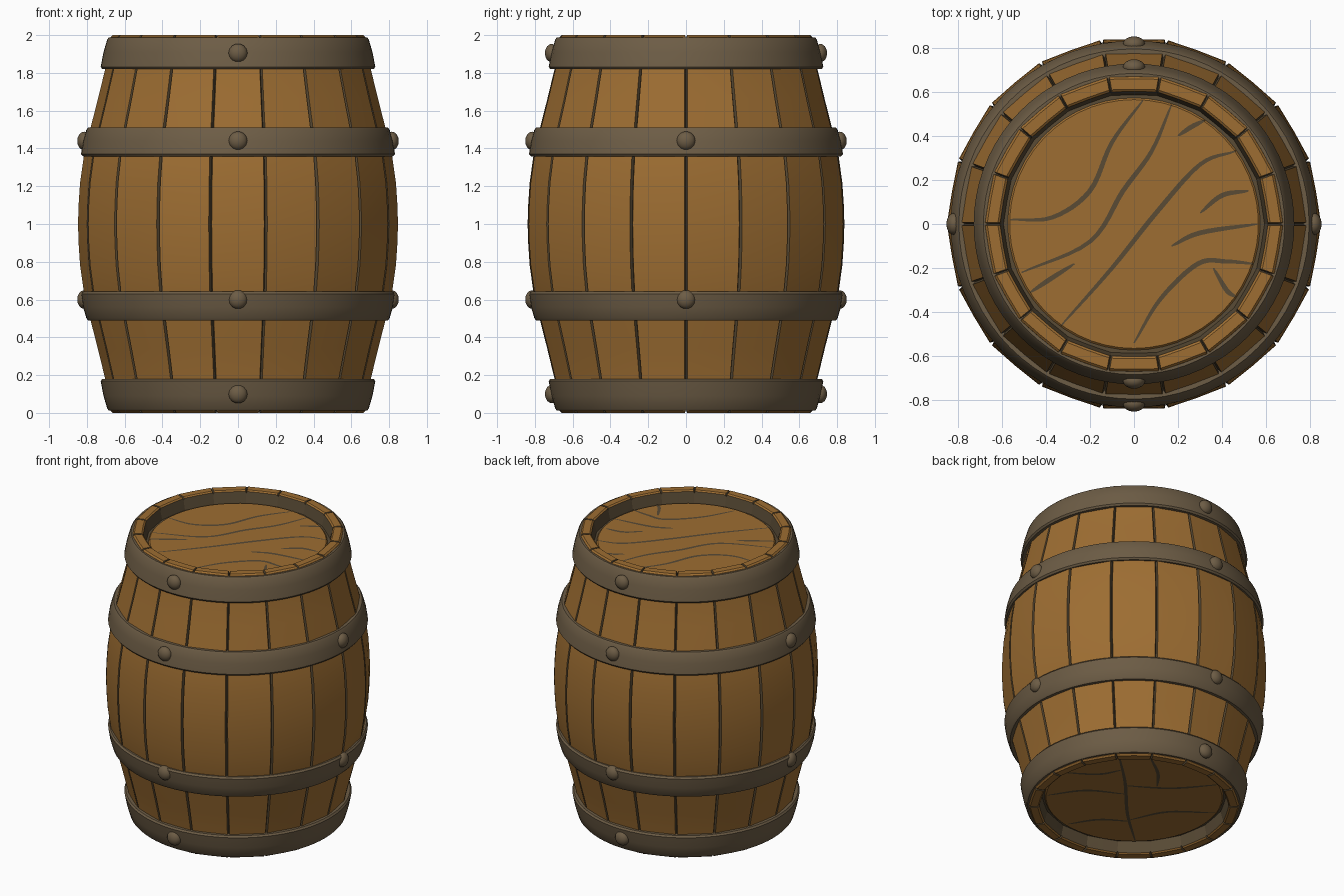
import bpy, bmesh, math
from mathutils import Vector

if "Cube" in bpy.data.objects:
    bpy.data.objects.remove(bpy.data.objects["Cube"])


def mat(name, rgb):
    m = bpy.data.materials.new(name)
    m.diffuse_color = (*rgb, 1)
    m.use_nodes = True
    m.node_tree.nodes["Principled BSDF"].inputs["Base Color"].default_value = m.diffuse_color
    return m


WOOD = mat("oak_wood", (0.34, 0.155, 0.032))
IRON = mat("dull_iron", (0.152, 0.108, 0.060))
SEAM = mat("seam_brown", (0.100, 0.070, 0.036))


def finish(bm, name, mats, recalc=True, angle=35):
    if recalc:
        bmesh.ops.recalc_face_normals(bm, faces=bm.faces)
    me = bpy.data.meshes.new(name)
    bm.to_mesh(me)
    bm.free()
    ob = bpy.data.objects.new(name, me)
    bpy.context.collection.objects.link(ob)
    for m in mats:
        me.materials.append(m)
    bpy.ops.object.select_all(action='DESELECT')
    ob.select_set(True)
    bpy.context.view_layer.objects.active = ob
    bpy.ops.object.shade_smooth_by_angle(angle=math.radians(angle))
    return ob


def polar(r, a, z):
    return (r * math.cos(a), r * math.sin(a), z)


# Staves: 18 flat-faced planks with a sunken seam between neighbours.
# Upper half profile: radius, height, seam offset in radius, seam offset in height
half = [(0.847, 1.0, -.018, 0), (0.844, 1.1, -.018, 0), (0.836, 1.22, -.018, 0),
        (0.816, 1.36, -.018, 0), (0.783, 1.5, -.018, 0), (0.742, 1.66, -.018, 0),
        (0.703, 1.82, -.018, 0), (0.682, 1.94, -.012, 0), (0.675, 1.99, -.012, -.012),
        (0.665, 2.0, 0, -.018), (0.617, 2.0, 0, -.018), (0.607, 1.992, 0, -.012),
        (0.590, 1.91, 0, 0)]
profile = [(r, 2 - z, dr, -dz) for r, z, dr, dz in reversed(half[1:])] + half
N = 18
bm = bmesh.new()
columns = []
for i in range(N):
    base = math.radians(-90 + 20 * i)
    for deg, scale, sunk in ((-9.45, 1, 0), (0, 0.990, 0), (9.45, 1, 0), (10, 1, 1)):
        a = base + math.radians(deg)
        columns.append([bm.verts.new(polar(r * scale + sunk * dr, a, z + sunk * dz))
                        for r, z, dr, dz in profile])
for c in range(len(columns)):
    p, q = columns[c], columns[(c + 1) % len(columns)]
    for j in range(len(profile) - 1):
        f = bm.faces.new((p[j], q[j], q[j + 1], p[j + 1]))
        inner_wall = j in (0, len(profile) - 2)
        f.material_index = 1 if inner_wall or c % 4 >= 2 else 0
finish(bm, "staves", [WOOD, SEAM], recalc=False, angle=20)


# Iron hoops: closed band profiles spun around the axis
def hoop(name, pts, flip):
    bm = bmesh.new()
    n = 72
    rings = [[bm.verts.new(polar(r, 2 * math.pi * k / n, 2 - z if flip else z))
              for r, z in pts] for k in range(n)]
    for k in range(n):
        p, q = rings[k], rings[(k + 1) % n]
        for j in range(len(pts)):
            l = (j + 1) % len(pts)
            bm.faces.new((p[j], q[j], q[l], p[l]))
    finish(bm, name, [IRON])


end_band = [(0.68, 1.82), (0.718, 1.82), (0.727, 1.832), (0.712, 1.91),
            (0.692, 1.978), (0.683, 1.988), (0.655, 1.988)]
mid_band = [(0.78, 1.358), (0.821, 1.358), (0.831, 1.37), (0.820, 1.44),
            (0.803, 1.498), (0.794, 1.51), (0.75, 1.51)]
for flip, side in ((False, "upper"), (True, "lower")):
    hoop(side + "_end_hoop", end_band, flip)
    hoop(side + "_middle_hoop", mid_band, flip)


# Rivets: flattened domes, two on each end hoop and four on each middle hoop
def rivet(name, r, z, deg):
    a = math.radians(deg)
    bpy.ops.mesh.primitive_uv_sphere_add(segments=14, ring_count=8, radius=0.05,
                                         location=polar(r, a, z), rotation=(0, math.pi / 2, a))
    ob = bpy.context.object
    ob.name = name
    ob.scale = (1, 1, 0.72)
    ob.data.materials.append(IRON)
    bpy.ops.object.shade_smooth_by_angle(angle=math.radians(40))


for deg in (-90, 0, 90, 180):
    for z in (1.44, 0.60):
        rivet("middle_rivet", 0.815, z, deg)
    if deg in (-90, 90):
        for z in (1.905, 0.10):
            rivet("end_rivet", 0.711, z, deg)


# Lids: a wooden disc set in a darker recess ring, at both ends
def disc(name, r, z, depth, m, bevel):
    bm = bmesh.new()
    bmesh.ops.create_cone(bm, cap_ends=True, segments=54, radius1=r, radius2=r, depth=depth)
    bmesh.ops.translate(bm, verts=bm.verts, vec=(0, 0, z))
    if bevel:
        rim = [e for e in bm.edges if abs(e.verts[0].co.z - e.verts[1].co.z) < 1e-5]
        bmesh.ops.bevel(bm, geom=rim, offset=bevel, segments=1, affect='EDGES')
    finish(bm, name, [m])


LID_Z = 1.928
for flip, side in ((False, "top"), (True, "bottom")):
    disc(side + "_recess_ring", 0.605, 0.095 if flip else 1.905, 0.02, SEAM, 0)
    disc(side + "_lid", 0.572, 0.087 if flip else 1.913, 0.03, WOOD, 0.008)


# Plank lines on the lids: thin tapered ribbons along smoothed paths
def smooth_path(pts, steps=6):
    p = [Vector(q) for q in pts]
    p = [2 * p[0] - p[1]] + p + [2 * p[-1] - p[-2]]
    out = []
    for a, b, c, d in zip(p, p[1:], p[2:], p[3:]):
        for s in range(steps):
            t = s / steps
            out.append(0.5 * (2 * b + (c - a) * t + (2 * a - 5 * b + 4 * c - d) * t * t
                              + (3 * b - a - 3 * c + d) * t ** 3))
    return out + [p[-2]]


def plank_lines(name, paths, z, up):
    bm = bmesh.new()
    for pts in paths:
        path = smooth_path(pts)
        prev = None
        for i, c in enumerate(path):
            d = (path[min(i + 1, len(path) - 1)] - path[max(i - 1, 0)]).normalized()
            w = 0.003 + 0.008 * math.sin(math.pi * i / (len(path) - 1)) ** 0.6
            s = Vector((-d.y, d.x)) * w
            pair = [bm.verts.new((*(c + s), z)), bm.verts.new((*(c - s), z))]
            if prev:
                f = bm.faces.new((prev[0], prev[1], pair[1], pair[0]))
                f.normal_update()
                if f.normal.z * up < 0:
                    f.normal_flip()
            prev = pair
    finish(bm, name, [SEAM], recalc=False)


plank_lines("top_plank_lines", [
    [(-.56, .02), (-.37, .03), (-.2, .15), (-.1, .37), (.04, .56)],
    [(-.51, -.22), (-.2, -.08), (-.05, .15), (.08, .33), (.17, .54)],
    [(-.33, -.46), (-.1, -.2), (.1, .05), (.3, .27), (.46, .33)],
    [(0, -.54), (.12, -.34), (.29, -.18), (.42, -.17), (.54, -.18)],
    [(.17, -.1), (.3, -.04), (.56, .0)],
    [(-.47, -.31), (-.38, -.25), (-.27, -.18)],
    [(.2, .4), (.26, .44), (.32, .47)],
    [(.3, .05), (.4, .13), (.52, .15)],
    [(.36, -.2), (.42, -.3), (.46, -.33)]], LID_Z + .003, 1)


def diagonal(u, v):
    return ((v - u) * 0.7071, (v + u) * 0.7071)


bottom = [[(-.05, .56), (-.04, .2), (-.06, -.2), (-.04, -.56)],
          [(-.55, .08), (-.3, .12), (-.05, .05)],
          [(-.42, .36), (-.2, .32), (-.05, .36)],
          [(-.05, .16), (.25, .1), (.56, .12)],
          [(-.05, -.28), (.2, -.2), (.5, -.24)],
          [(-.45, -.3), (-.25, -.26), (-.05, -.3)],
          [(.15, .5), (.18, .3), (.16, .13)]]
plank_lines("bottom_plank_lines", [[diagonal(*q) for q in b] for b in bottom],
            2 - LID_Z - .003, -1)
